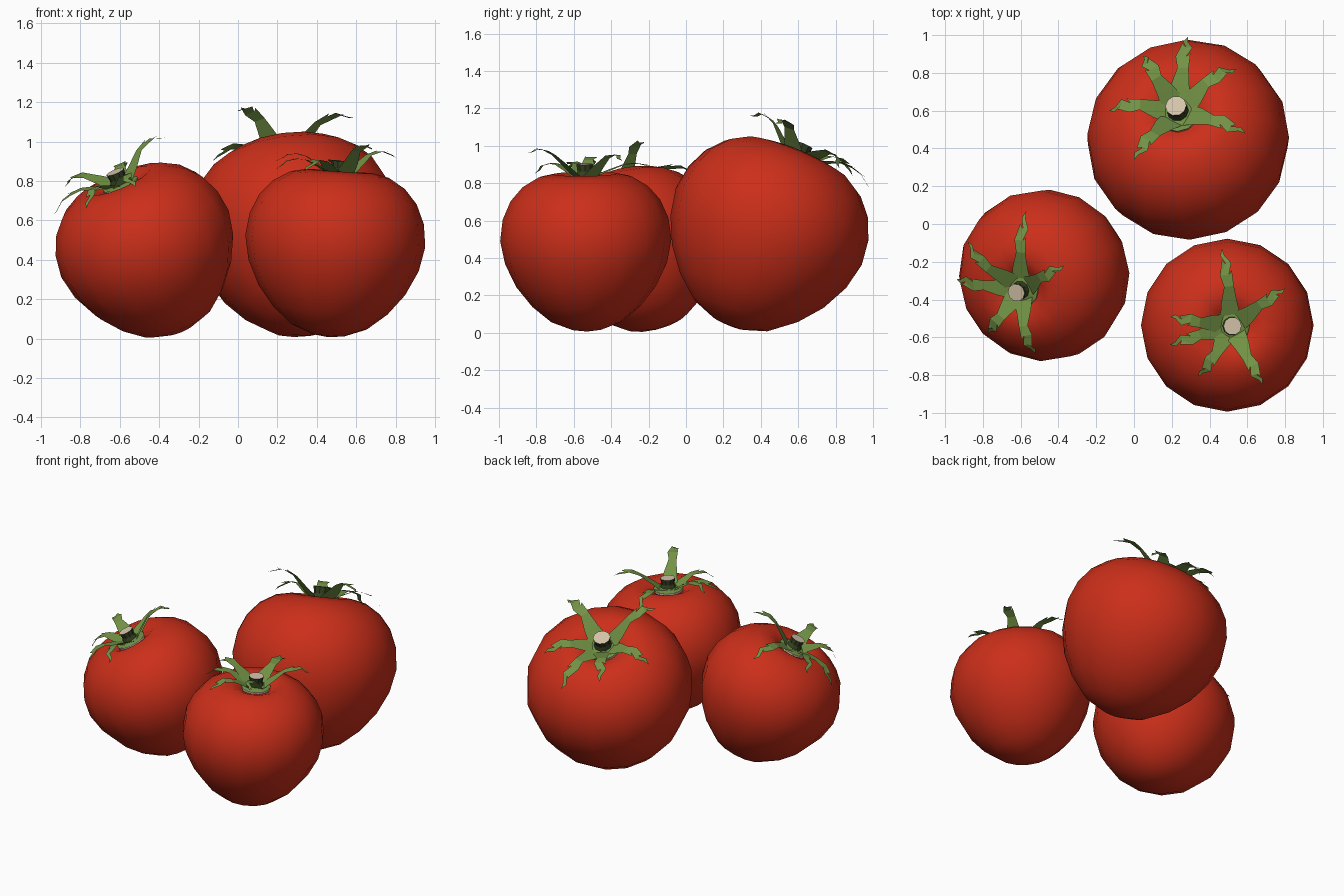
import bpy, bmesh, math
from mathutils import Vector, Matrix

if "Cube" in bpy.data.objects:
    bpy.data.objects.remove(bpy.data.objects["Cube"])


def mat(name, rgb):
    m = bpy.data.materials.new(name)
    m.diffuse_color = (*rgb, 1)
    m.use_nodes = True
    m.node_tree.nodes["Principled BSDF"].inputs["Base Color"].default_value = m.diffuse_color
    return m


RED = mat("tomato red", (0.60, 0.028, 0.01))
GREEN = mat("leaf green", (0.17, 0.29, 0.06))
DARK = mat("dark stem green", (0.035, 0.052, 0.015))
BEIGE = mat("cut stem beige", (0.66, 0.55, 0.40))


def finish(bm, name, mats, smooth=False):
    me = bpy.data.meshes.new(name)
    bm.to_mesh(me)
    bm.free()
    for m in mats:
        me.materials.append(m)
    for p in me.polygons:
        p.use_smooth = smooth
    ob = bpy.data.objects.new(name, me)
    bpy.context.collection.objects.link(ob)
    return ob


def lathe(profile, n, mtx):
    """Revolve (radius, z) points; radius 0 makes a pole."""
    bm = bmesh.new()
    rings = []
    for r, z in profile:
        if r == 0:
            rings.append([bm.verts.new((0, 0, z))] * n)
        else:
            rings.append([bm.verts.new((r * math.cos(2 * math.pi * i / n),
                                        r * math.sin(2 * math.pi * i / n), z)) for i in range(n)])
    for a, b in zip(rings, rings[1:]):
        for i in range(n):
            j = (i + 1) % n
            bm.faces.new(list(dict.fromkeys((a[i], a[j], b[j], b[i]))))
    bm.transform(mtx)
    bm.normal_update()
    return bm


# fruit outline from the base, over the shoulder, into the dimple
FRUIT = [(0, -.435), (.08, -.425), (.19, -.383), (.29, -.30), (.373, -.195), (.433, -.07),
         (.458, .055), (.443, .17), (.40, .268), (.335, .342), (.25, .393), (.17, .41),
         (.11, .385), (.06, .35), (0, .34)]


def sepal(bm, hub, axis, tip, s, side):
    """Thin jagged leaf strip from the hub out to its tip."""
    d = tip - hub
    lat = axis.cross(d).normalized()
    stations = [(0, .055, 0, 0), (.22, .042, 0, .5), (.45, .026, .008, 1), (.62, .024, -.008, 1.05),
                (.78, .015, .022, .8), (.9, .011, -.004, .35)]
    prev = None
    for k, (t, w, off, lift) in enumerate(stations):
        c = hub + d * t + axis * (.06 * lift * s) + lat * (off * side * s)
        pair = [bm.verts.new(c + lat * w * s), bm.verts.new(c - lat * w * s)]
        if prev:
            bm.faces.new((prev[0], prev[1], pair[1], pair[0]))
            if k in (3, 4):  # barb along one edge
                e = 0 if (k == 3) == (side > 0) else 1
                sgn = 1 if e == 0 else -1
                b = bm.verts.new(pair[e].co + lat * sgn * .018 * s + d * .06)
                f = (prev[e], pair[e], b)
                bm.faces.new(f if e == 0 else f[::-1])
        prev = pair
    bm.faces.new((prev[0], prev[1], bm.verts.new(tip)))


def tomato(label, centre, s, lean, tilt, tips):
    axis = Vector((math.sin(tilt) * math.cos(lean), math.sin(tilt) * math.sin(lean), math.cos(tilt)))
    rot = Vector((0, 0, 1)).rotation_difference(axis).to_matrix().to_4x4()
    mtx = Matrix.Translation(centre) @ rot @ Matrix.Scale(s, 4)
    # fruit
    finish(lathe(FRUIT, 16, mtx), label + "_fruit", [RED], True)
    # pale collar under the leaves
    finish(lathe([(.09, .35), (.094, .388), (0, .388)], 12, mtx), label + "_collar", [BEIGE])
    # stem with a pale cut end
    bm = lathe([(.055, .385), (.042, .425), (.048, .462), (0, .462)], 10, mtx)
    for f in bm.faces:
        f.material_index = 1 if f.normal.dot(axis) > .9 else 0
    finish(bm, label + "_stem", [DARK, BEIGE])
    # leafy crown
    bm = lathe([(.096, .392), (.05, .402), (0, .402)], 12, mtx)
    hub = mtx @ Vector((0, 0, .394))
    for i, t in enumerate(tips):
        t = Vector(t)
        d = t - hub
        d = (d - axis * d.dot(axis)).normalized()
        sepal(bm, hub + d * .045 * s, axis, t, s, 1 if i % 2 else -1)
    finish(bm, label + "_leaves", [GREEN])


tomato("left_tomato", (-.452, -.256, .432), 1.0, math.radians(212), math.radians(26),
       [(-.57, .07, .85), (-.37, -.22, 1.02), (-.52, -.69, .77),
        (-.77, -.58, .66), (-.94, -.29, .62), (-.88, -.095, .77)])
tomato("front_tomato", (.49, -.535, .441), 1.0, math.radians(-10), math.radians(4),
       [(.465, -.13, .85), (.80, -.34, .92), (.68, -.85, .96),
        (.34, -.81, .85), (.19, -.64, .86), (.19, -.49, .90)])
tomato("back_tomato", (.297, .418, .51), 1.175, math.radians(110), math.radians(24),
       [(.285, .99, .76), (.54, .82, .88), (.59, .48, 1.12),
        (0, .34, 1.16), (-.13, .60, .90), (.05, .89, .84)])
